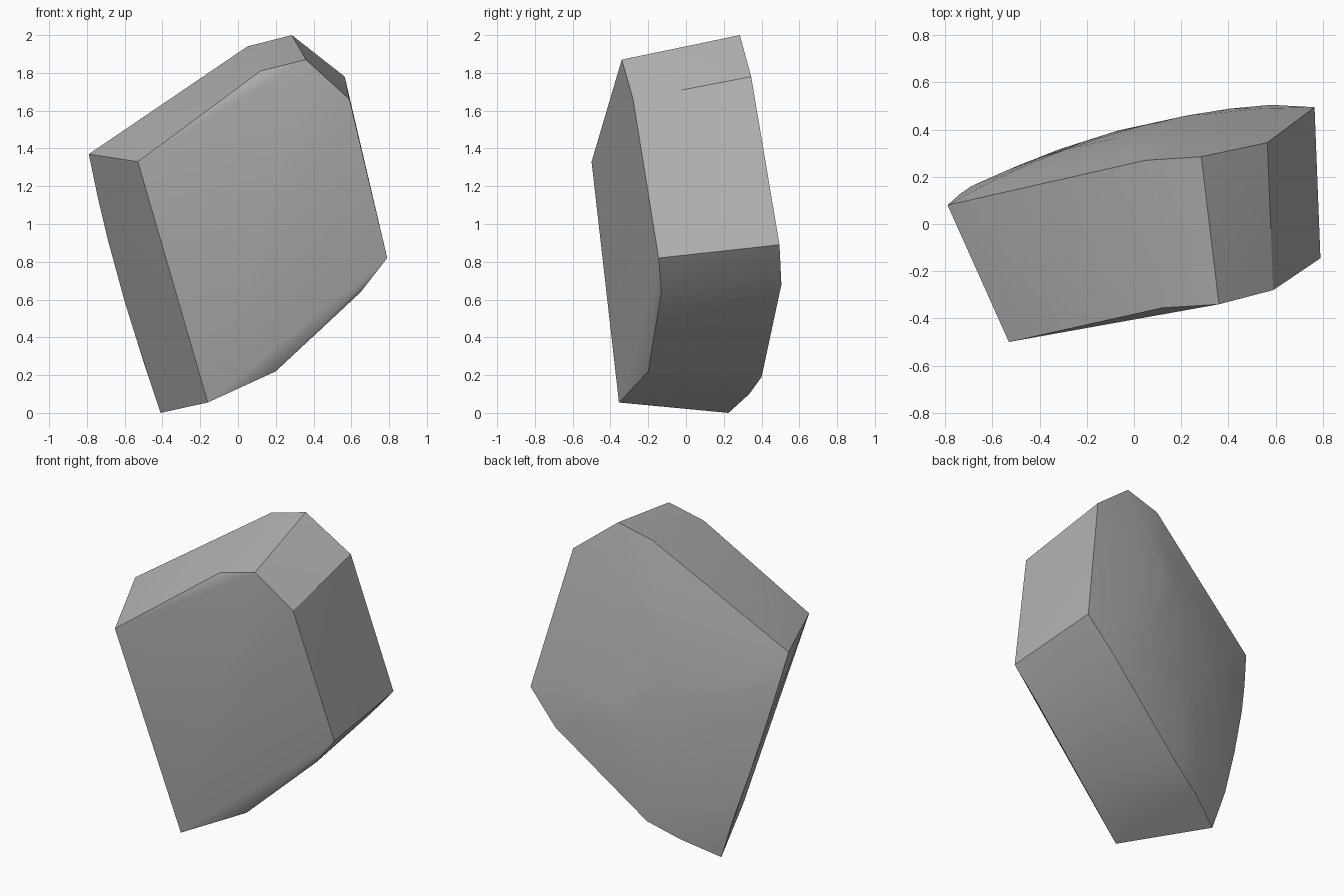
import bpy
import bmesh
import math
from mathutils import Vector

# Remove the default cube
default_cube = bpy.data.objects.get("Cube")
if default_cube:
    bpy.data.objects.remove(default_cube, do_unlink=True)


def make_material(name, colour):
    material = bpy.data.materials.new(name)
    material.use_nodes = True
    material.diffuse_color = colour
    for node in material.node_tree.nodes:
        if node.type == "BSDF_PRINCIPLED":
            node.inputs["Base Color"].default_value = colour
            node.inputs["Roughness"].default_value = 0.9
    return material


# Corners of the broken front face, clockwise from the upper left
FRONT = [(-.53, -.50, 1.33), (.12, -.355, 1.81), (.36, -.34, 1.87),
         (.59, -.28, 1.66), (.79, -.145, .82), (.65, -.13, .64),
         (.20, -.20, .22), (-.16, -.355, .055)]

# Outline of the rounded back face, in the same order
BACK = [(-.79, .08, 1.37), (.05, .27, 1.94), (.285, .285, 2),
        (.565, .345, 1.78), (.765, .495, .89), (.58, .505, .68),
        (0, .40, .19), (-.19, .335, .10), (-.41, .225, 0),
        (-.50, .235, .27), (-.60, .20, .59), (-.69, .16, .92),
        (-.74, .125, 1.13)]


def back_depth(x, z):
    """Depth of the gently domed back surface."""
    return .41 + .25 * x - .175 * x * x - .09 * (z - .65) ** 2


def dome_points(outline, rings):
    """Rings of points inside the outline, lifted onto the dome."""
    centre = sum((Vector(p) for p in outline), Vector()) / len(outline)
    points = [Vector((centre.x, back_depth(centre.x, centre.z), centre.z))]
    for ring in range(1, rings):
        t = ring / rings
        for corner in map(Vector, outline):
            p = centre.lerp(corner, t)
            # Blend the dome into the exact outline near the rim
            error = corner.y - back_depth(corner.x, corner.z)
            p.y = back_depth(p.x, p.z) + error * t
            points.append(p)
    return points


def build_rock(name, points, material):
    """Wrap a convex skin round the points and shade it smooth by angle."""
    bm = bmesh.new()
    for p in points:
        bm.verts.new(p)
    bmesh.ops.convex_hull(bm, input=bm.verts[:], use_existing_faces=False)
    loose = [v for v in bm.verts if not v.link_faces]
    bmesh.ops.delete(bm, geom=loose, context="VERTS")
    bmesh.ops.recalc_face_normals(bm, faces=bm.faces[:])
    mesh = bpy.data.meshes.new(name)
    bm.to_mesh(mesh)
    bm.free()
    mesh.materials.append(material)
    rock = bpy.data.objects.new(name, mesh)
    bpy.context.collection.objects.link(rock)
    bpy.ops.object.select_all(action="DESELECT")
    rock.select_set(True)
    bpy.context.view_layer.objects.active = rock
    bpy.ops.object.shade_smooth_by_angle(angle=math.radians(30))
    return rock


# The stone chunk
stone_grey = make_material("stone grey", (.45, .45, .45, 1))
build_rock("rock_chunk", FRONT + BACK + dome_points(BACK, 4), stone_grey)
